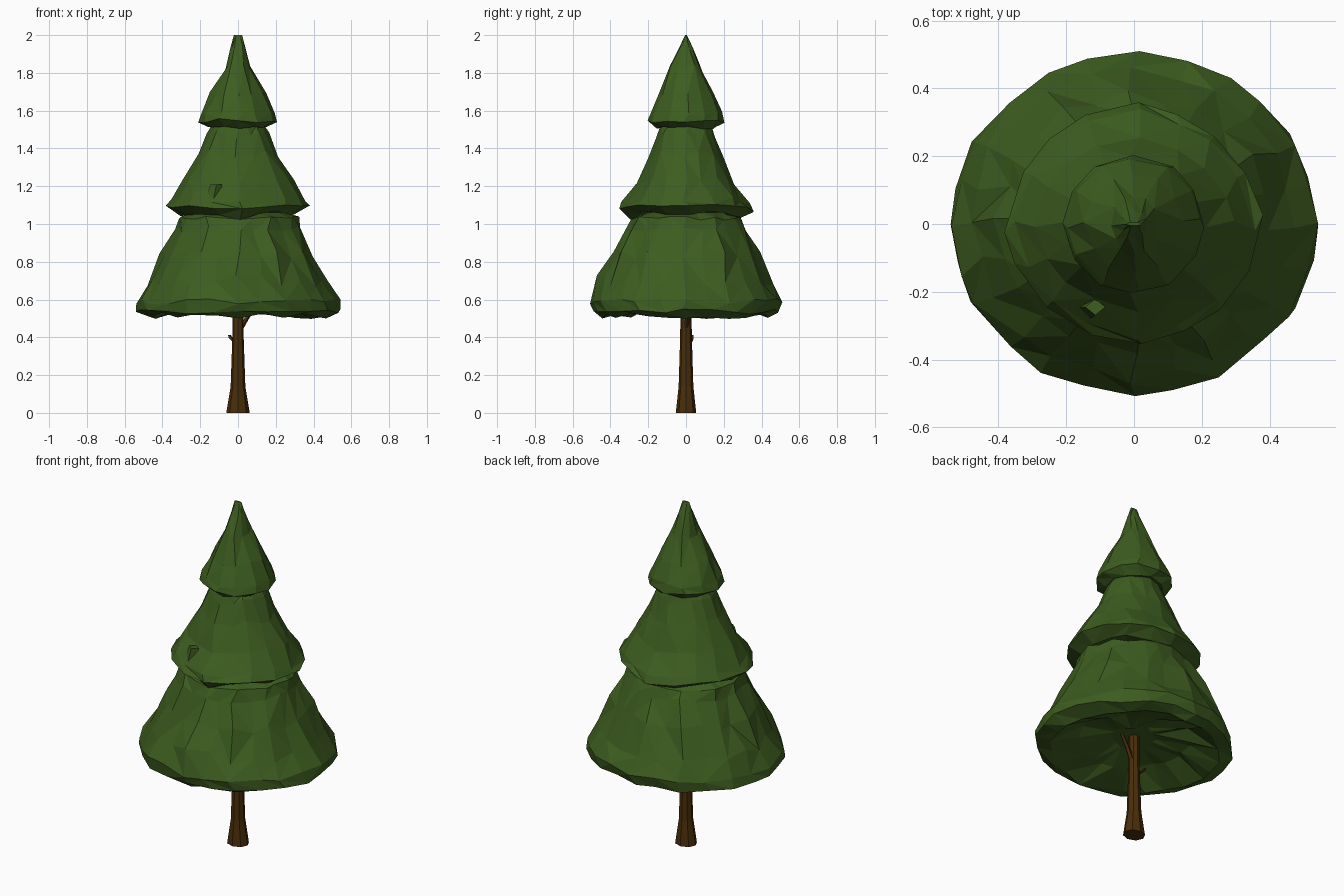
import bpy, bmesh, math, random
from mathutils import Vector

random.seed(7)


def material(name, rgb):
    m = bpy.data.materials.new(name)
    m.diffuse_color = (*rgb, 1)
    return m


GREEN = material("needle green", (0.047, 0.109, 0.014))
BROWN = material("bark brown", (0.067, 0.027, 0.003))


def finish(bm, name, mat):
    bmesh.ops.recalc_face_normals(bm, faces=bm.faces)
    mesh = bpy.data.meshes.new(name)
    bm.to_mesh(mesh)
    bm.free()
    mesh.materials.append(mat)
    ob = bpy.data.objects.new(name, mesh)
    bpy.context.collection.objects.link(ob)
    return ob


def bridge(bm, rings):
    n = len(rings[0])
    for a, b in zip(rings, rings[1:]):
        for i in range(n):
            j = (i + 1) % n
            q = [a[i], a[j], b[j], b[i]]
            k = random.randint(0, 1)
            bm.faces.new((q[k], q[k + 1], q[k + 2]))
            bm.faces.new((q[k], q[k + 2], q[(k + 3) % 4]))
    bm.faces.new(rings[0])
    bm.faces.new(rings[-1])


def tier(name, sides, profile, sag2=0.0, sag4=0.0, square=0.0):
    """Faceted skirt; profile rows: z, x radius, y radius, z jitter, fold depth.
    sag2/sag4 wave the rim height, square pulls in the diagonals."""
    bm = bmesh.new()
    rings = []
    for z, rx, ry, zj, fold in profile:
        ring = []
        for i in range(sides):
            a = 2 * math.pi * (i + random.uniform(-0.2, 0.2)) / sides
            k = 1 + fold * ((-1) ** i * 0.5 + random.uniform(-0.8, 0.8))
            k -= square * math.sin(2 * a) ** 2
            dz = random.uniform(-zj, zj)
            if zj > 0:
                dz += sag2 * math.cos(2 * a) + sag4 * math.cos(4 * a)
            ring.append(bm.verts.new((rx * k * math.cos(a), ry * k * math.sin(a), z + dz)))
        rings.append(ring)
    bridge(bm, rings)
    return finish(bm, name, GREEN)


# Foliage: hollow underside, drooping rim, sloping folded skirt, closed top
tier("lower_foliage", 24, [
    (0.60, 0.12, 0.11, 0.01, 0.1),
    (0.575, 0.30, 0.28, 0.025, 0.06),
    (0.515, 0.46, 0.43, 0.018, 0.03),
    (0.537, 0.543, 0.487, 0.015, 0.012),
    (0.59, 0.535, 0.503, 0.015, 0.012),
    (0.70, 0.475, 0.455, 0.03, 0.03),
    (0.84, 0.40, 0.382, 0.03, 0.04),
    (0.975, 0.328, 0.315, 0.018, 0.03),
    (1.03, 0.315, 0.29, 0.01, 0.025),
    (1.06, 0.25, 0.22, 0.0, 0.02)])
tier("middle_foliage", 16, [
    (1.07, 0.22, 0.20, 0.005, 0.04),
    (1.050, 0.30, 0.29, 0.010, 0.03),
    (1.09, 0.38, 0.355, 0.010, 0.012),
    (1.13, 0.352, 0.335, 0.012, 0.02),
    (1.225, 0.295, 0.255, 0.015, 0.025),
    (1.37, 0.208, 0.195, 0.015, 0.02),
    (1.48, 0.162, 0.155, 0.006, 0.02),
    (1.52, 0.14, 0.135, 0.0, 0.02)], sag2=0.009, sag4=-0.010, square=0.04)
tier("upper_foliage", 12, [
    (1.515, 0.09, 0.09, 0.0, 0.03),
    (1.51, 0.155, 0.155, 0.008, 0.03),
    (1.548, 0.207, 0.203, 0.012, 0.015),
    (1.585, 0.195, 0.195, 0.014, 0.02),
    (1.69, 0.142, 0.148, 0.015, 0.05),
    (1.83, 0.068, 0.085, 0.015, 0.07),
    (1.93, 0.040, 0.038, 0.006, 0.05),
    (2.0, 0.022, 0.005, 0.0, 0.0)])

# Small tuft of needles poking through the middle skirt
bm = bmesh.new()
bmesh.ops.create_cone(bm, cap_ends=True, segments=4, radius1=0.05, radius2=0.03, depth=0.11)
for v in bm.verts:
    v.co = Vector((-0.125 + v.co.x + 0.2 * v.co.z, -0.245 + v.co.y * 0.8, 1.155 + v.co.z))
finish(bm, "foliage_tuft", GREEN)


def limb(name, sides, path):
    """Tapered bark limb; path rows: x, y, z, x radius, y radius."""
    bm = bmesh.new()
    rings = [[bm.verts.new((x + rx * math.cos(2 * math.pi * i / sides),
                            y + ry * math.sin(2 * math.pi * i / sides), z))
              for i in range(sides)] for x, y, z, rx, ry in path]
    bridge(bm, rings)
    return finish(bm, name, BROWN)


# Trunk with flared foot, and two short branches
limb("trunk", 8, [(0, 0, 0, 0.062, 0.054), (0, 0, 0.14, 0.039, 0.039),
                  (0, 0, 0.40, 0.030, 0.031), (0, 0, 0.64, 0.027, 0.028)])
limb("right_branch", 5, [(0.015, 0, 0.45, 0.016, 0.014), (0.045, 0.008, 0.50, 0.014, 0.013),
                         (0.10, 0.02, 0.575, 0.010, 0.010)])
limb("left_stub", 5, [(-0.015, 0.02, 0.375, 0.014, 0.014), (-0.038, 0.03, 0.395, 0.013, 0.011),
                      (-0.046, 0.032, 0.412, 0.008, 0.007)])
